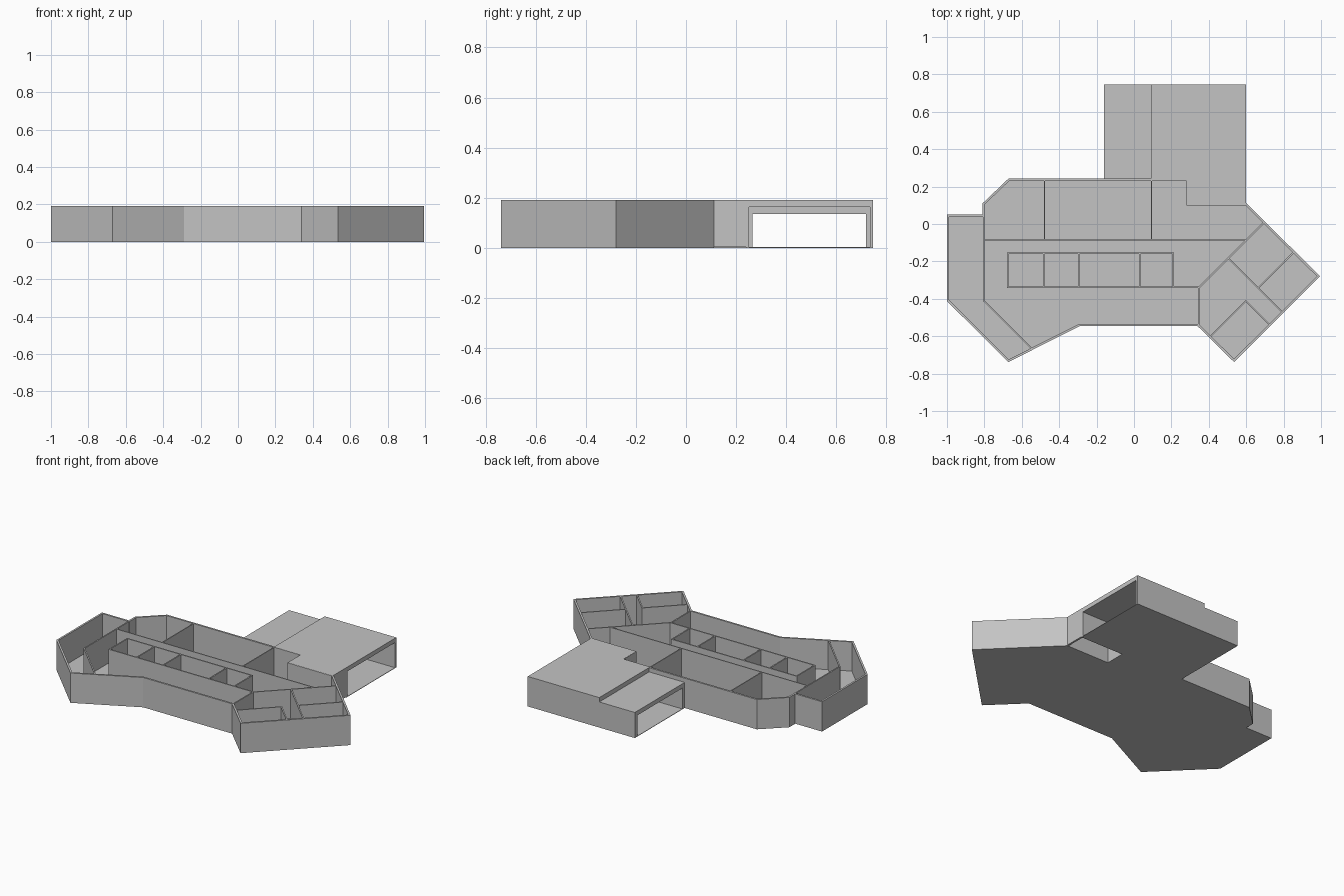
import bpy, bmesh
from mathutils import Vector

if "Cube" in bpy.data.objects:
    bpy.data.objects.remove(bpy.data.objects["Cube"])

H = 0.191      # house wall height
T = 0.012      # outer wall thickness
FLOOR = 0.004  # floor thickness

grey = bpy.data.materials.new("plain_grey")
grey.diffuse_color = (0.55, 0.55, 0.55, 1)
grey.use_nodes = True
grey.node_tree.nodes["Principled BSDF"].inputs["Base Color"].default_value = grey.diffuse_color


def finish(name, bm):
    bmesh.ops.recalc_face_normals(bm, faces=bm.faces)
    me = bpy.data.meshes.new(name)
    bm.to_mesh(me)
    bm.free()
    me.materials.append(grey)
    ob = bpy.data.objects.new(name, me)
    bpy.context.collection.objects.link(ob)
    return ob


def add_prism(bm, pts, z0, z1):
    """Extrude a plan outline between two heights."""
    lo = [bm.verts.new((x, y, z0)) for x, y in pts]
    hi = [bm.verts.new((x, y, z1)) for x, y in pts]
    bm.faces.new(lo[::-1])
    bm.faces.new(hi)
    for i in range(len(pts)):
        j = (i + 1) % len(pts)
        bm.faces.new((lo[i], lo[j], hi[j], hi[i]))


def prism(name, pts, z0, z1):
    bm = bmesh.new()
    add_prism(bm, pts, z0, z1)
    return finish(name, bm)


def rect(x0, y0, x1, y1):
    return [(x0, y0), (x1, y0), (x1, y1), (x0, y1)]


def inset(pts, d):
    """Mitred inward offset of a clockwise outline."""
    out = []
    n = len(pts)
    for i in range(n):
        a, b, c = (Vector(pts[k % n]) for k in (i - 1, i, i + 1))
        u, v = (b - a).normalized(), (c - b).normalized()
        n1, n2 = Vector((u.y, -u.x)), Vector((v.y, -v.x))
        out.append(tuple(b + (n1 + n2) * (d / (1 + n1.dot(n2)))))
    return out


def walls(name, paths, t=0.008):
    """Full-height partition walls along plan polylines."""
    bm = bmesh.new()
    for path in paths:
        for a, b in zip(path, path[1:]):
            a, b = Vector(a), Vector(b)
            u = (b - a).normalized() * t / 2
            s = Vector((-u.y, u.x))
            a, b = a - u, b + u
            add_prism(bm, [tuple(p) for p in (a - s, b - s, b + s, a + s)],
                      FLOOR * 0.5, H)
    return finish(name, bm)


# House outline, clockwise from the back left corner
outline = [(-1, .05), (-.81, .05), (-.81, .11), (-.672, .242), (.292, .242),
           (.292, .112), (.6, .112), (.995, -.28), (.535, -.738),
           (.34, -.546), (-.29, -.546), (-.672, -.738), (-1, -.412)]
inner = inset(outline, T)

# Floor slab
prism("house_floor", outline, 0, FLOOR)

# Outer wall ring
bm = bmesh.new()
n = len(outline)
rings = [[bm.verts.new((x, y, z)) for x, y in p]
         for p, z in ((outline, FLOOR), (outline, H), (inner, H), (inner, FLOOR))]
for k in range(4):
    r, q = rings[k], rings[(k + 1) % 4]
    for i in range(n):
        j = (i + 1) % n
        bm.faces.new((r[i], r[j], q[j], q[i]))
finish("outer_walls", bm)

# Corridor and back rooms
walls("back_room_walls", [
    [(-.8, -.086), (.6, -.086)],
    [(-.478, .235), (-.478, -.086)],
    [(.093, .235), (.093, -.086)],
], 0.006)

# Left wing partition
walls("left_wing_wall", [[(-.803, .045), (-.803, -.41), (-.55, -.663)]])

# Central block of small rooms
walls("core_walls", [
    [(.345, -.339), (-.675, -.339), (-.675, -.157), (.21, -.157), (.21, -.339)],
    [(-.482, -.157), (-.482, -.339)],
    [(-.295, -.157), (-.295, -.339)],
    [(.03, -.157), (.03, -.339)],
])

# Right wing rooms
walls("right_wing_walls", [
    [(.345, -.54), (.345, -.342), (.69, .003)],
    [(.51, -.187), (.787, -.464)],
    [(.85, -.155), (.665, -.342)],
    [(.41, -.6), (.597, -.412), (.722, -.537)],
])

# Garage: tall bay beside a lower bay, open on both ends
XL, XM, XR, YB, YF = -.16, .092, .6, .747, .252
prism("tall_garage_roof", [(XM, .231), (.281, .231), (.281, .102), (XR, .102),
                           (XR, YB), (XM, YB)], .164, .192)
prism("low_garage_roof", rect(XL, .242, XM, YB), .136, .164)
prism("tall_garage_back_wall", rect(XM, .734, XR, YB), 0, .164)
prism("low_garage_back_wall", rect(XL, .718, XM, YB), 0, .136)
prism("low_garage_house_wall", rect(XL, .242, XM, .266), 0, .136)
prism("tall_garage_house_wall", rect(XM, .24, XR, YF), 0, .164)
prism("garage_side_wall", rect(XR - T, .11, XR, .24), FLOOR, .164)
prism("garage_floor", rect(XL, YF, XR, YB - .005), 0, .003)
